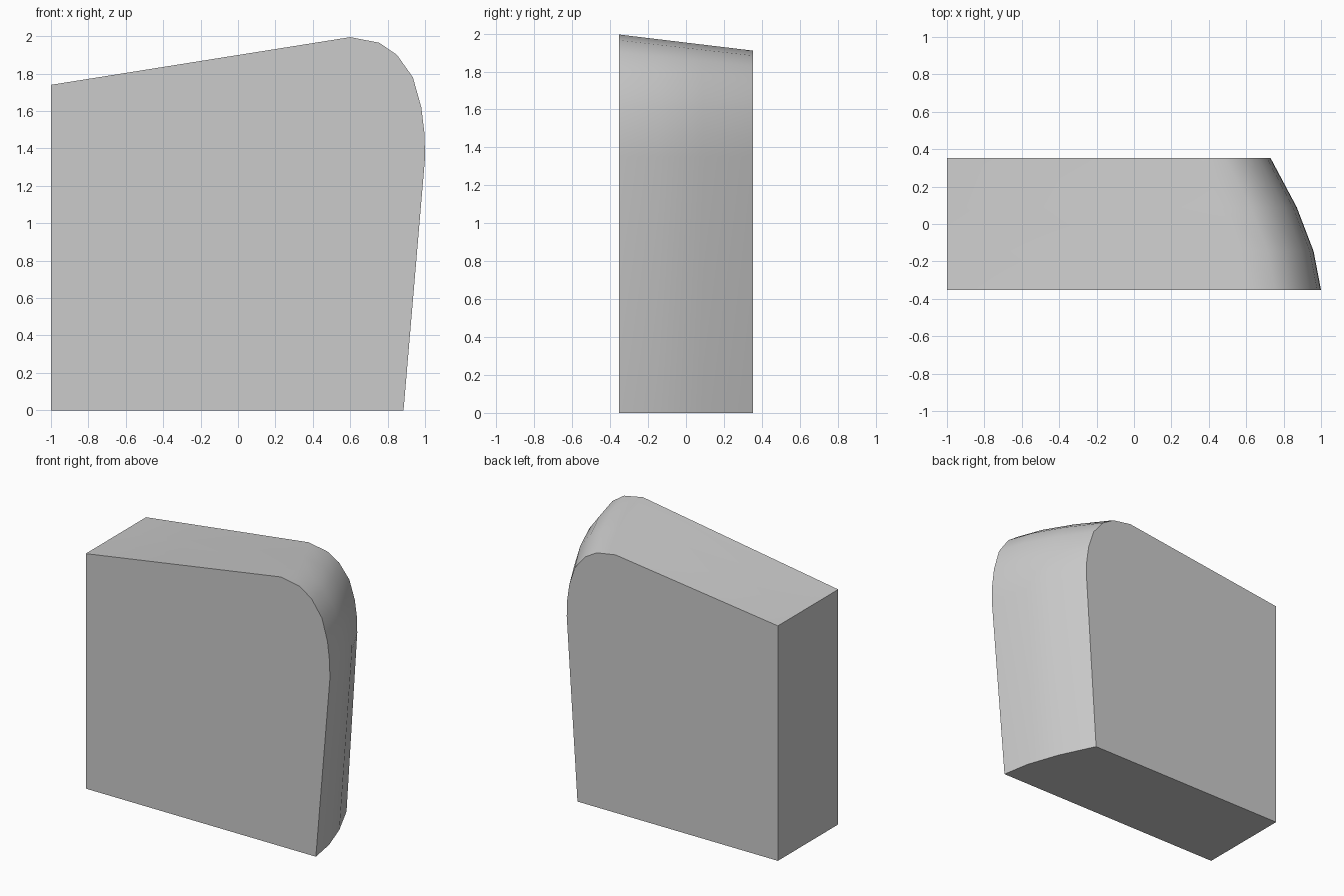
import bpy, bmesh, math

cube = bpy.data.objects.get("Cube")
if cube:
    bpy.data.objects.remove(cube, do_unlink=True)

# One plain grey
grey = bpy.data.materials.new("plain grey")
grey.use_nodes = True
colour = (0.6, 0.6, 0.6, 1)
grey.diffuse_color = colour
grey.node_tree.nodes["Principled BSDF"].inputs["Base Color"].default_value = colour

# Rounded shoulder of the front outline, from the leaning side up to the sloping top
SHOULDER = [(1.0, 1.35), (0.997, 1.48), (0.98, 1.62), (0.935, 1.78),
            (0.85, 1.9), (0.755, 1.965), (0.6, 1.995)]
# Depth and inward shift of each cross-section, front to back
SECTIONS = [(-0.353, 0), (-0.145, 0.04), (0.09, 0.13), (0.353, 0.27)]
LEFT, TOP_LEFT, BOTTOM_RIGHT, DROP = -1.0, 1.74, 0.885, 0.085


def outline(y, shift):
    """Closed outline of the block at depth y."""
    t = (y + 0.353) / 0.706
    points = [(LEFT, 0), (BOTTOM_RIGHT - 0.9 * shift, 0)]
    for x, z in SHOULDER:
        rise = (z - SHOULDER[0][1]) / (SHOULDER[-1][1] - SHOULDER[0][1])
        points.append((x - shift, z - DROP * t * rise))
    return points + [(LEFT, TOP_LEFT)]


# Loft the sections into a closed block
bm = bmesh.new()
rings = [[bm.verts.new((x, y, z)) for x, z in outline(y, s)] for y, s in SECTIONS]
count = len(rings[0])
for a, b in zip(rings, rings[1:]):
    for i in range(count):
        j = (i + 1) % count
        bm.faces.new((a[i], a[j], b[j], b[i]))
bm.faces.new(rings[0])
bm.faces.new(rings[-1][::-1])
bmesh.ops.recalc_face_normals(bm, faces=bm.faces)

mesh = bpy.data.meshes.new("rounded_block")
bm.to_mesh(mesh)
bm.free()
mesh.materials.append(grey)
block = bpy.data.objects.new("rounded_block", mesh)
bpy.context.collection.objects.link(block)

# Smooth the curved side, keep the outer edges crisp
bpy.context.view_layer.objects.active = block
block.select_set(True)
bpy.ops.object.shade_smooth_by_angle(angle=math.radians(35))
